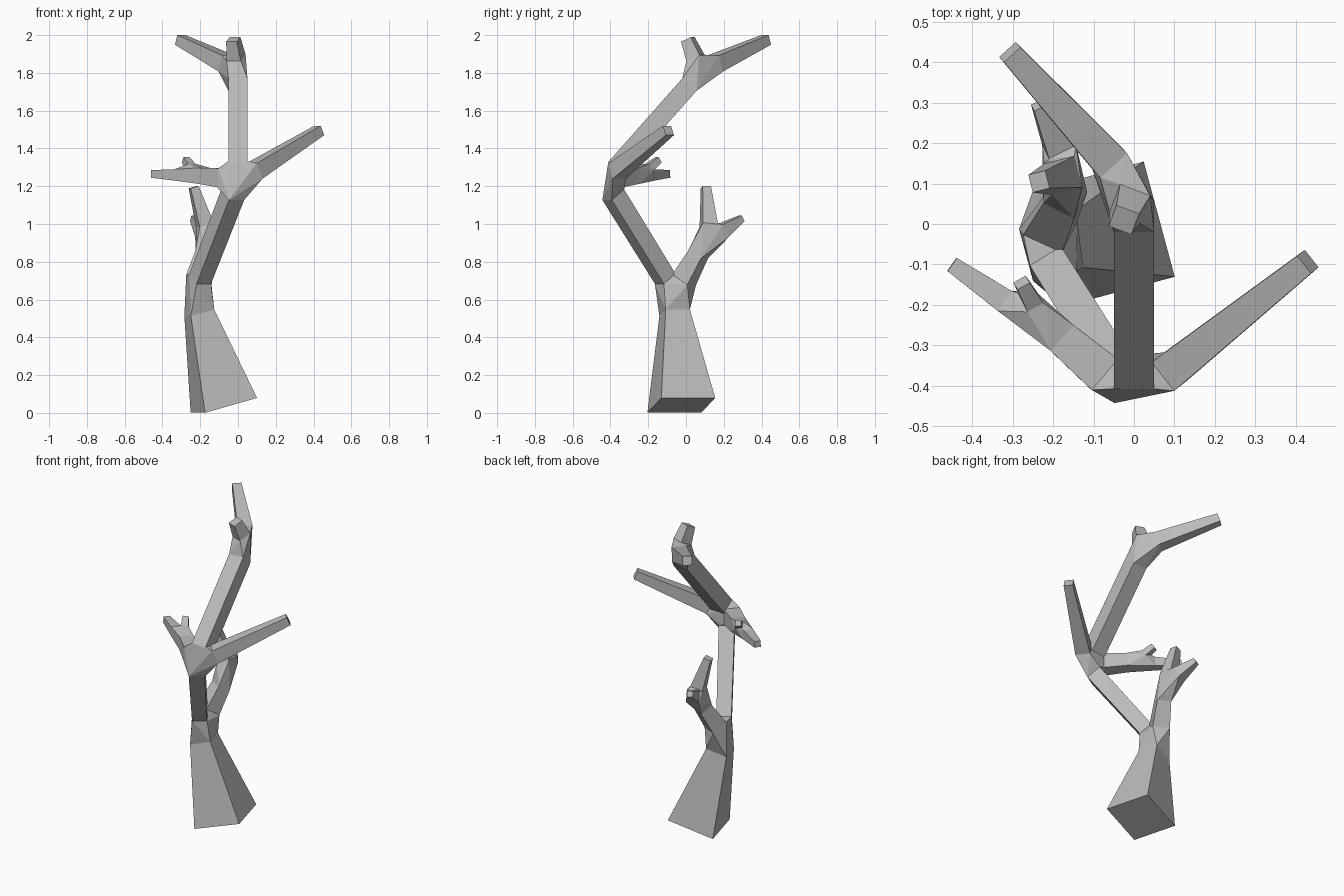
import bpy
import bmesh
from mathutils import Vector

cube = bpy.data.objects.get("Cube")
if cube:
    bpy.data.objects.remove(cube, do_unlink=True)

# One plain grey bark colour
bark = bpy.data.materials.new("grey_bark")
bark.use_nodes = True
grey = (0.5, 0.5, 0.5, 1.0)
bark.diffuse_color = grey
bark.node_tree.nodes["Principled BSDF"].inputs["Base Color"].default_value = grey


def square_ring(centre, direction, size):
    """Square cross-section across a direction, two edges kept level."""
    side = Vector((0, 0, 1)).cross(direction).normalized()
    up = direction.cross(side).normalized()
    half = size / 2
    return [centre + side * a * half + up * b * half
            for a, b in ((-1, -1), (1, -1), (1, 1), (-1, 1))]


def add_object(name, bm):
    bmesh.ops.recalc_face_normals(bm, faces=bm.faces)
    mesh = bpy.data.meshes.new(name)
    bm.to_mesh(mesh)
    bm.free()
    mesh.materials.append(bark)
    obj = bpy.data.objects.new(name, mesh)
    bpy.context.collection.objects.link(obj)


def limb(name, start, end, start_size, end_size):
    """Straight four-sided tapering limb; returns its two end rings."""
    start, end = Vector(start), Vector(end)
    direction = (end - start).normalized()
    rings = (square_ring(start, direction, start_size),
             square_ring(end, direction, end_size))
    bm = bmesh.new()
    low, high = [[bm.verts.new(p) for p in ring] for ring in rings]
    for i in range(4):
        j = (i + 1) % 4
        bm.faces.new((low[i], low[j], high[j], high[i]))
    bm.faces.new(low[::-1])
    bm.faces.new(high)
    add_object(name, bm)
    return rings


def fork(name, incoming, *outgoing):
    """Faceted joint from the end of one limb to the starts of others."""
    bm = bmesh.new()
    for ring in (incoming[1], *(out[0] for out in outgoing)):
        for point in ring:
            bm.verts.new(point)
    hull = bmesh.ops.convex_hull(bm, input=bm.verts)
    loose = set(hull["geom_interior"]) | set(hull["geom_unused"])
    bmesh.ops.delete(bm, geom=[g for g in loose if isinstance(g, bmesh.types.BMVert)],
                     context="VERTS")
    bmesh.ops.dissolve_limit(bm, angle_limit=0.02, verts=bm.verts, edges=bm.edges)
    add_object(name, bm)


# Trunk, flaring to a tilted foot
trunk = limb("trunk", (-0.075, -0.025, 0.04), (-0.205, -0.06, 0.53), 0.295, 0.133)

# Two limbs leaving the trunk
main = limb("main_limb", (-0.20, -0.11, 0.71), (-0.028, -0.385, 1.155), 0.09, 0.095)
rear = limb("rear_limb", (-0.207, -0.01, 0.705), (-0.17, 0.065, 0.84), 0.105, 0.085)
fork("trunk_fork", trunk, main, rear)

# Twigs of the rear limb
rear_up = limb("rear_upper_twig", (-0.175, 0.12, 0.995), (-0.235, 0.105, 1.195), 0.08, 0.045)
rear_out = limb("rear_outer_twig", (-0.185, 0.195, 0.965), (-0.235, 0.295, 1.03), 0.075, 0.035)
fork("rear_fork", rear, rear_up, rear_out)

# Crown and side branches of the main limb
crown = limb("crown_limb", (0, -0.37, 1.30), (0, 0.018, 1.738), 0.1, 0.1)
left = limb("left_branch", (0.087, -0.365, 1.281), (0.43, -0.093, 1.495), 0.09, 0.055)
right = limb("right_branch", (-0.075, -0.37, 1.245), (-0.18, -0.28, 1.255), 0.1, 0.085)
fork("main_fork", main, crown, left, right)

# Twigs of the right branch
right_out = limb("right_outer_twig", (-0.32, -0.19, 1.26), (-0.45, -0.1, 1.265), 0.06, 0.04)
right_up = limb("right_upper_twig", (-0.25, -0.195, 1.30), (-0.278, -0.145, 1.34), 0.045, 0.035)
fork("right_fork", right, right_out, right_up)

# Twigs at the top of the crown
crown_back = limb("crown_back_branch", (-0.06, 0.155, 1.85), (-0.307, 0.425, 1.975), 0.09, 0.055)
crown_up = limb("crown_front_twig", (-0.01, 0.05, 1.88), (-0.025, 0.01, 1.977), 0.08, 0.06)
fork("crown_fork", crown, crown_back, crown_up)
